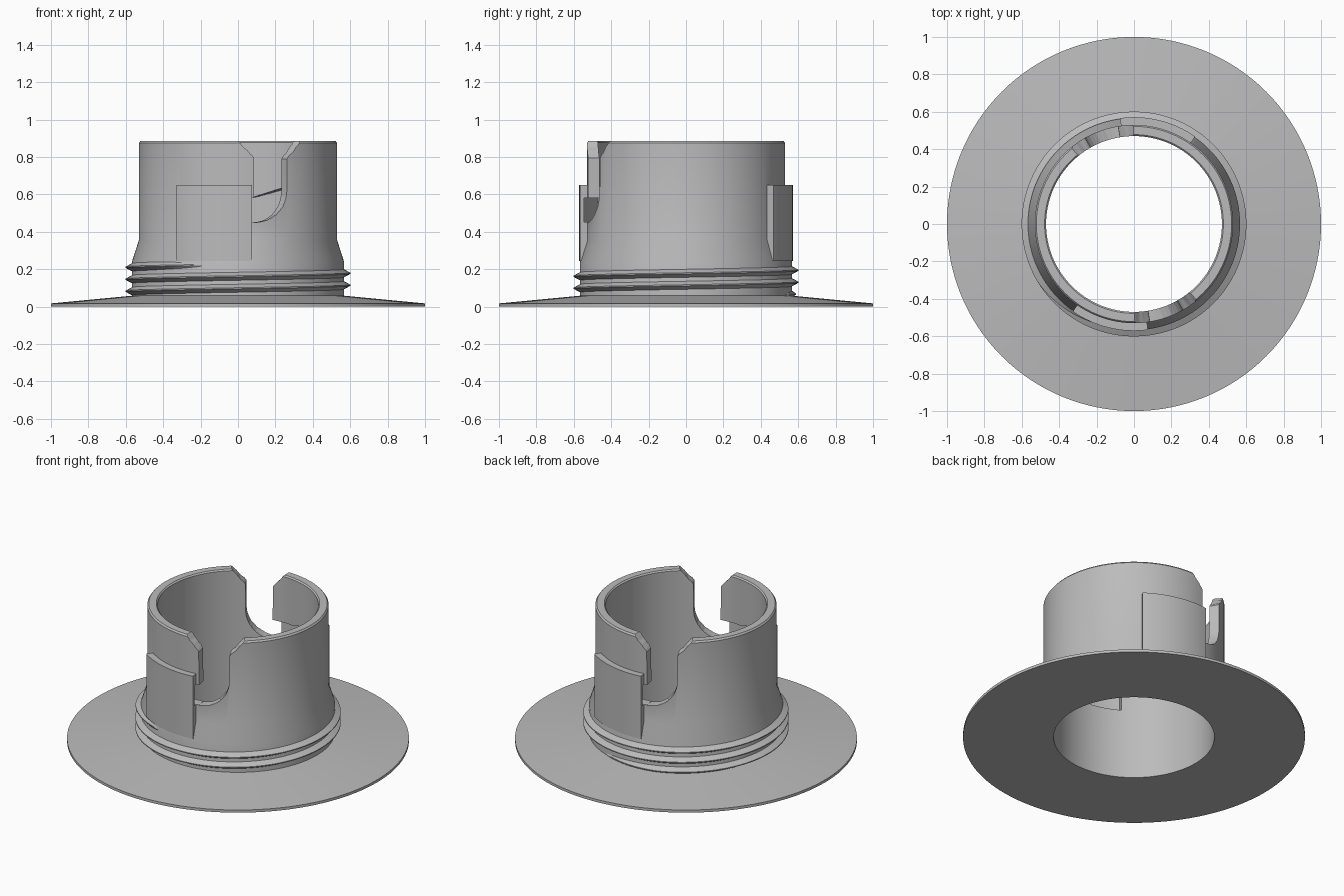
import bpy, bmesh
from math import sin, cos, radians, pi

cube = bpy.data.objects.get("Cube")
if cube:
    bpy.data.objects.remove(cube, do_unlink=True)

grey = bpy.data.materials.new("plain grey")
grey.use_nodes = True
grey.diffuse_color = (0.5, 0.5, 0.5, 1)
grey.node_tree.nodes["Principled BSDF"].inputs["Base Color"].default_value = (0.5, 0.5, 0.5, 1)


def finish(name, bm):
    bmesh.ops.recalc_face_normals(bm, faces=bm.faces)
    mesh = bpy.data.meshes.new(name)
    bm.to_mesh(mesh)
    bm.free()
    mesh.materials.append(grey)
    ob = bpy.data.objects.new(name, mesh)
    bpy.context.collection.objects.link(ob)
    return ob


def select(ob):
    bpy.ops.object.select_all(action='DESELECT')
    ob.select_set(True)
    bpy.context.view_layer.objects.active = ob


def loft(name, rings, closed):
    """Skin equal cross-sections, either as a loop or with capped ends."""
    bm = bmesh.new()
    rows = [[bm.verts.new(p) for p in ring] for ring in rings]
    n = len(rows[0])
    for i in range(len(rows) - (not closed)):
        a, b = rows[i], rows[(i + 1) % len(rows)]
        for j in range(n):
            k = (j + 1) % n
            bm.faces.new((a[j], a[k], b[k], b[j]))
    if not closed:
        bm.faces.new(rows[0])
        bm.faces.new(rows[-1])
    return finish(name, bm)


def sector(name, columns, r0, r1, turn):
    """Curved block from columns of (degrees from the front, low z, high z)."""
    rings = []
    for deg, lo, hi in columns:
        a = radians(deg + turn - 90)
        rings.append([(r * cos(a), r * sin(a), z)
                      for r, z in ((r0, lo), (r1, lo), (r1, hi), (r0, hi))])
    ob = loft(name, rings, False)
    bm = bmesh.new()
    bm.from_mesh(ob.data)
    bmesh.ops.triangulate(bm, faces=bm.faces)
    bm.to_mesh(ob.data)
    bm.free()
    return ob


def combine(target, tool, operation):
    mod = target.modifiers.new(operation, 'BOOLEAN')
    mod.operation = operation
    mod.solver = 'EXACT'
    mod.object = tool
    select(target)
    bpy.ops.object.modifier_apply(modifier=mod.name)
    bpy.data.objects.remove(tool, do_unlink=True)


def span(start, end, count):
    return [start + (end - start) * i / count for i in range(count + 1)]


# Flange, threaded neck, cone and tube as one turned profile
profile = [(0.47, 0), (1, 0), (1, 0.017), (0.6, 0.055), (0.567, 0.058), (0.567, 0.24),
           (0.53, 0.355), (0.53, 0.875), (0.522, 0.885), (0.478, 0.885), (0.47, 0.877)]
steps = 128
body = loft("collar_body", [[(r * cos(2 * pi * i / steps), r * sin(2 * pi * i / steps), z)
                             for r, z in profile] for i in range(steps)], True)

# Two outer pads, each hiding the side channel of a bayonet slot
for turn in (0, 180):
    pad = sector("pad", [(d, 0.245, 0.65) for d in span(-35, 7.5, 16)], 0.5, 0.571, turn)
    combine(body, pad, 'UNION')

# Slot entries with flared mouths and rounded bottoms, then the hidden channels
top = 1.0
left_flare = [(d, 0.885 - 0.09 * d / 9.3, top) for d in span(-0.5, 9.3, 4)]
bottom = [(9.5 + 20 * sin(t), 0.62 - 0.17 * cos(t), top) for t in span(0, pi / 2 - 0.03, 14)]
right_flare = [(29.6 + 10.5 * t, 0.79 + 0.1 * t, top) for t in span(0, 1, 4)]
for turn in (0, 180):
    combine(body, sector("slot_cutter", left_flare + bottom + right_flare, 0.4, 0.7, turn),
            'DIFFERENCE')
    channel = [(d, 0.452, 0.58 + 0.05 * min(1, max(0, (-8 - d) / 20)))
               for d in span(-31, 10.5, 16)]
    combine(body, sector("channel_cutter", channel, 0.4, 0.549, turn), 'DIFFERENCE')

# Single raised screw thread, fading out at both ends
rings = []
first, last, pitch = -650, 250, 0.064
for d in span(first, last, 300):
    fade = min(1, (last - d) / 40 + 0.05, (d - first) / 40 + 0.05)
    a = radians(d)
    z = 0.21 + pitch * (d - 180) / 360
    rings.append([(r * cos(a), r * sin(a), z + h) for r, h in
                  ((0.555, -0.028), (0.567 + 0.034 * fade, -0.003),
                   (0.567 + 0.034 * fade, 0.003), (0.555, 0.028))])
thread = loft("screw_thread", rings, False)

for ob in (body, thread):
    select(ob)
    bpy.ops.object.shade_smooth_by_angle(angle=radians(25))
